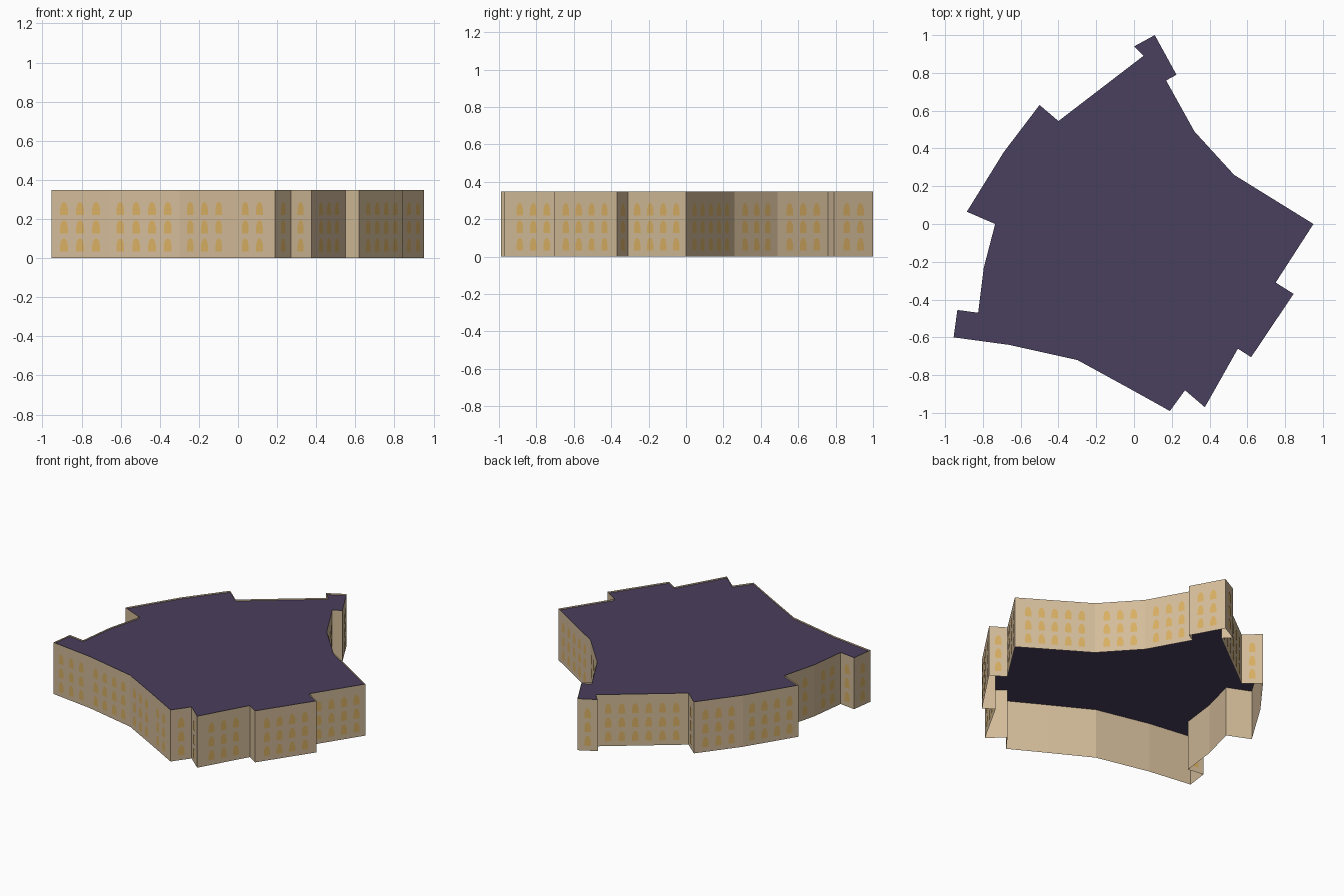
import bpy, math
from mathutils import Vector

default_cube = bpy.data.objects.get("Cube")
if default_cube:
    bpy.data.objects.remove(default_cube, do_unlink=True)

HEIGHT = 0.348
ROOF_LEVEL = 0.338
WINDOW_PITCH = 0.083
SILLS = (0.034, 0.127, 0.22)

# Footprint corners, counter-clockwise from the front right wing
FOOTPRINT = [Vector(p) for p in (
    (-.955, -.6), (-.66, -.64), (-.3, -.72), (-.04, -.862), (.19, -.99),
    (.27, -.88), (.375, -.97), (.55, -.66), (.62, -.705), (.845, -.37),
    (.75, -.31), (.95, 0), (.53, .26), (.32, .49), (.17, .76), (.225, .79),
    (.11, 1), (0, .94), (.05, .89), (-.4, .545), (-.5, .63), (-.69, .38),
    (-.885, .065), (-.735, 0), (-.795, -.23), (-.825, -.47),
    (-.935, -.455))]


def material(name, color):
    mat = bpy.data.materials.new(name)
    mat.use_nodes = True
    mat.diffuse_color = (*color, 1)
    bsdf = next(n for n in mat.node_tree.nodes if n.type == 'BSDF_PRINCIPLED')
    bsdf.inputs["Base Color"].default_value = (*color, 1)
    bsdf.inputs["Roughness"].default_value = 0.9
    return mat


def mesh_object(name, verts, faces, mat):
    mesh = bpy.data.meshes.new(name)
    mesh.from_pydata(verts, [], faces)
    mesh.materials.append(mat)
    obj = bpy.data.objects.new(name, mesh)
    bpy.context.collection.objects.link(obj)
    return obj


stone = material("tan stone", (0.65, 0.50, 0.32))
slate = material("dark purple roof", (0.068, 0.05, 0.112))
glow = material("amber window", (0.69, 0.43, 0.125))

# Outer walls, open underneath, rising a little above the roof
count = len(FOOTPRINT)
verts = [(p.x, p.y, z) for z in (0, HEIGHT) for p in FOOTPRINT]
faces = []
for i in range(count):
    j = (i + 1) % count
    faces.append((i, j, j + count, i + count))
mesh_object("outer_walls", verts, faces, stone)

# Flat roof set just below the wall tops
mesh_object("flat_roof", [(p.x, p.y, ROOF_LEVEL) for p in FOOTPRINT],
            [tuple(range(count))], slate)

# Arched window outline: rectangular lower part, narrower round top
outline = [(-.02, 0), (.02, 0), (.02, .037)]
for k in range(7):
    a = math.pi * k / 6
    outline.append((.017 * math.cos(a), .042 + .025 * math.sin(a)))
outline.append((-.02, .037))

# Three storeys of window plates, centred along every wall long enough
verts, faces = [], []
for i, start in enumerate(FOOTPRINT):
    span = FOOTPRINT[(i + 1) % count] - start
    along = span.normalized()
    outward = Vector((along.y, -along.x))
    number = int(span.length / 0.089)
    for k in range(number):
        shift = (k - (number - 1) / 2) * WINDOW_PITCH
        centre = start + span / 2 + along * shift + outward * 0.003
        for sill in SILLS:
            base = len(verts)
            for u, v in outline:
                p = centre + along * u
                verts.append((p.x, p.y, sill + v))
            faces.append(tuple(range(base, len(verts))))
mesh_object("arched_windows", verts, faces, glow)
